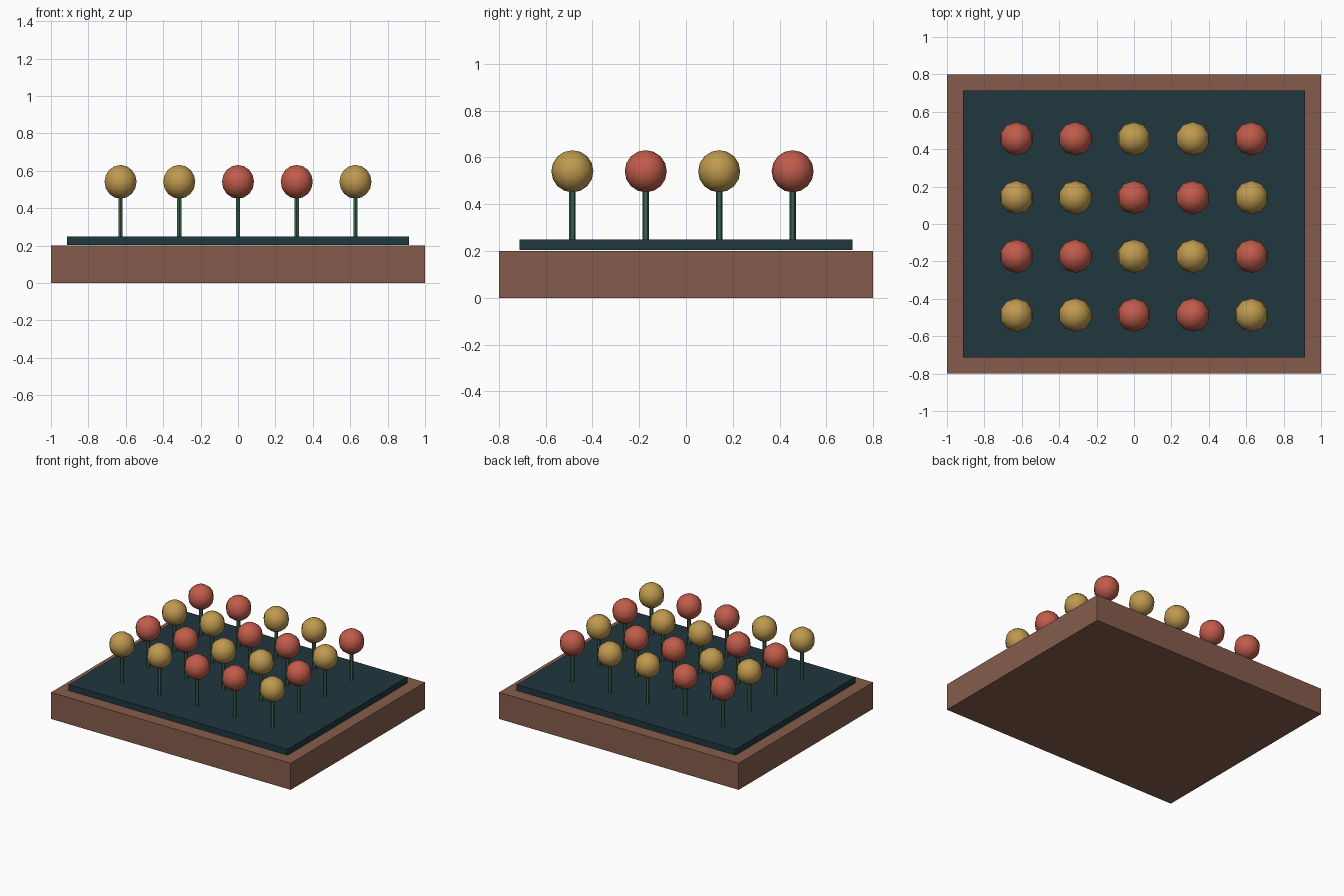
import bpy

if "Cube" in bpy.data.objects:
    bpy.data.objects.remove(bpy.data.objects["Cube"])


def material(name, srgb):
    mat = bpy.data.materials.new(name)
    mat.diffuse_color = [(c / 255) ** 2.2 for c in srgb] + [1]
    mat.use_nodes = True
    mat.node_tree.nodes["Principled BSDF"].inputs["Base Color"].default_value = mat.diffuse_color
    return mat


def finish(name, mat):
    obj = bpy.context.object
    obj.name = name
    obj.data.materials.append(mat)
    return obj


def box(name, sx, sy, z0, z1, mat):
    bpy.ops.mesh.primitive_cube_add(size=1, location=(0, 0, (z0 + z1) / 2))
    obj = finish(name, mat)
    obj.scale = (sx, sy, z1 - z0)
    bpy.ops.object.transform_apply(location=False, rotation=False, scale=True)


brown = material("wood", (132, 93, 77))
dark = material("soil", (37, 58, 64))
green = material("stem_green", (62, 102, 80))
gold = material("gold", (190, 152, 80))
red = material("red", (192, 92, 76))

# Planter base and raised soil bed
box("planter_base", 2.0, 1.6, 0.0, 0.2, brown)
box("soil_bed", 1.826, 1.426, 0.204, 0.249, dark)

# Grid of round flowers on thin stems, colours alternating in blocks
STEP, HEAD_Z, SOIL_Z = 0.314, 0.541, 0.24
for j in range(4):
    for i in range(5):
        x = (i - 2) * STEP
        y = -0.486 + j * STEP
        bpy.ops.mesh.primitive_cylinder_add(
            vertices=6, radius=0.0135, depth=HEAD_Z - 0.06 - SOIL_Z,
            location=(x, y, (HEAD_Z - 0.06 + SOIL_Z) / 2))
        finish(f"stem_{j}_{i}", green)
        bpy.ops.mesh.primitive_uv_sphere_add(
            segments=10, ring_count=8, radius=0.09, location=(x, y, HEAD_Z))
        finish(f"flower_head_{j}_{i}", red if (i // 2 + j) % 2 else gold)
        bpy.ops.object.shade_smooth()
